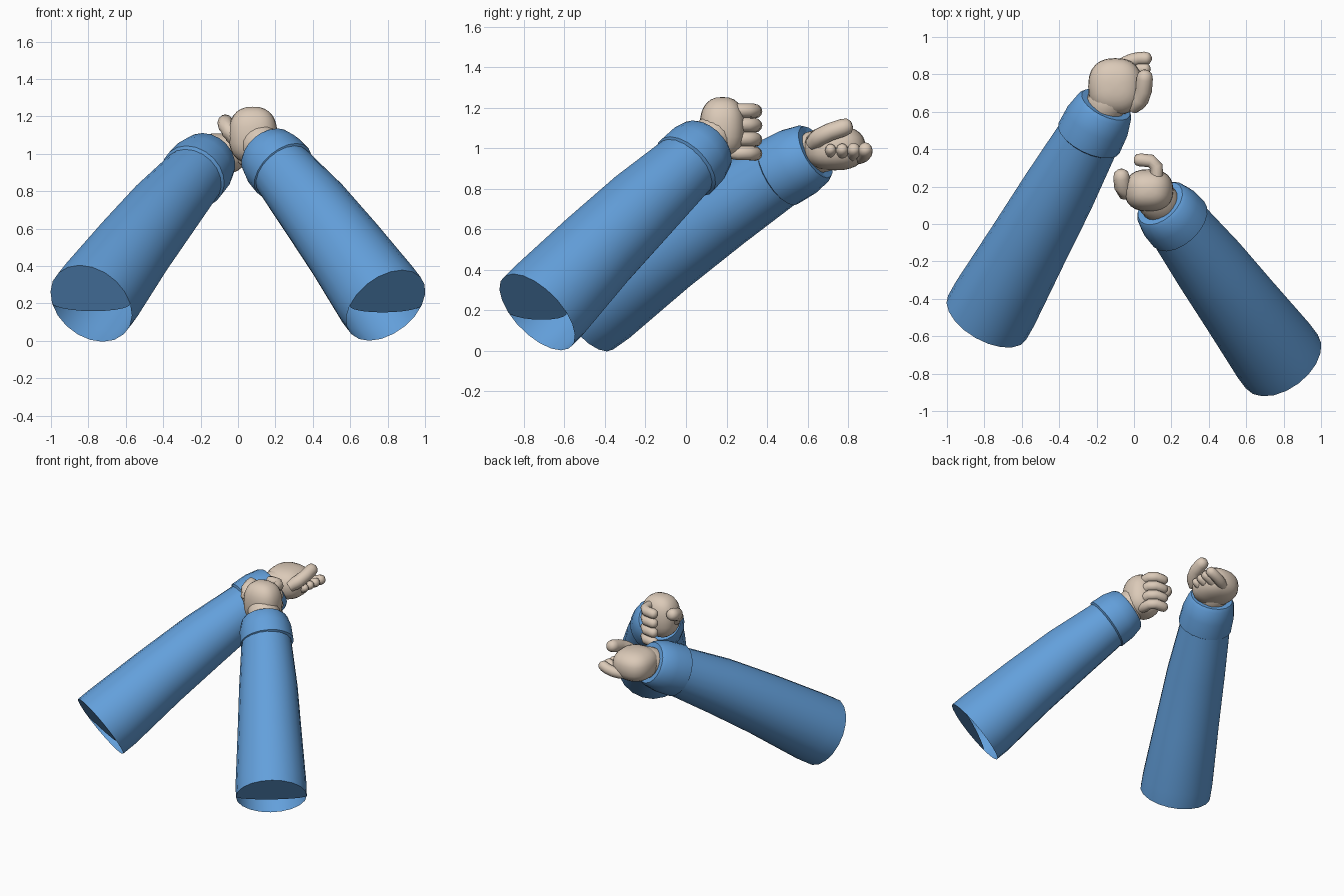
import bpy
import bmesh
import math
from mathutils import Vector

cube = bpy.data.objects.get("Cube")
if cube:
    bpy.data.objects.remove(cube, do_unlink=True)


def material(name, rgb):
    m = bpy.data.materials.new(name)
    m.diffuse_color = (*rgb, 1)
    m.use_nodes = True
    m.node_tree.nodes["Principled BSDF"].inputs["Base Color"].default_value = (*rgb, 1)
    return m


BLUE = material("sleeve blue", (0.125, 0.35, 0.71))
SKIN = material("skin beige", (0.71, 0.59, 0.48))


def finish(bm, name, mat, angle=50):
    bmesh.ops.remove_doubles(bm, verts=bm.verts, dist=0.0005)
    bmesh.ops.recalc_face_normals(bm, faces=bm.faces)
    mesh = bpy.data.meshes.new(name)
    bm.to_mesh(mesh)
    bm.free()
    mesh.materials.append(mat)
    obj = bpy.data.objects.new(name, mesh)
    bpy.context.collection.objects.link(obj)
    bpy.ops.object.select_all(action='DESELECT')
    obj.select_set(True)
    bpy.context.view_layer.objects.active = obj
    bpy.ops.object.shade_smooth_by_angle(angle=math.radians(angle))
    return obj


def tube(name, points, radii, mat, sides=20, fold=False, caps=True):
    """Loft round rings along a path; fold tucks the upper half of the first rim inward."""
    bm = bmesh.new()
    pts = [Vector(p) for p in points]
    rings = []
    for i, (p, r) in enumerate(zip(pts, radii)):
        axis = (pts[min(i + 1, len(pts) - 1)] - pts[max(i - 1, 0)]).normalized()
        side = axis.cross(Vector((0, 0, 1))).normalized()
        up = side.cross(axis)
        angles = [math.tau * k / sides for k in range(sides)]
        if fold and i == 0:
            rings.append([bm.verts.new(p + side * r * math.cos(a)
                          + up * r * (math.sin(a) if math.sin(a) < 0 else -0.2 * math.sin(a)))
                          for a in angles])
        rings.append([bm.verts.new(p + (side * math.cos(a) + up * math.sin(a)) * r)
                      for a in angles])
    for a, b in zip(rings, rings[1:]):
        for k in range(sides):
            n = (k + 1) % sides
            bm.faces.new((a[k], a[n], b[n], b[k]))
    if caps:
        if not fold:
            bm.faces.new(rings[0])
        bm.faces.new(rings[-1])
    return finish(bm, name, mat)


def digit(name, points, r):
    """Finger with rounded ends and softened joints."""
    p = [Vector(q) for q in points]
    d0, d1 = (p[1] - p[0]).normalized(), (p[-1] - p[-2]).normalized()
    path = [p[0], p[0] + d0 * r]
    for a, b, c in zip(p, p[1:], p[2:]):
        path += [b.lerp(a, 0.25), b.lerp(c, 0.25)]
    path += [p[-1] - d1 * r, p[-1] - d1 * r * 0.35, p[-1]]
    radii = [r * 0.8] + [r] * (len(path) - 3) + [r * 0.85, r * 0.4]
    tube(name, path, radii, SKIN, 12)


def palm(name, centre, size, power=0.82):
    """Slightly boxy ellipsoid."""
    bm = bmesh.new()
    bmesh.ops.create_uvsphere(bm, u_segments=24, v_segments=14, radius=1)
    for v in bm.verts:
        v.co = Vector([centre[i] + size[i] * math.copysign(abs(c) ** power, c)
                       for i, c in enumerate(v.co)])
    finish(bm, name, SKIN, 80)


def arm(label, base, cuff, end, hand):
    b, c, e, h = map(Vector, (base, cuff, end, hand))
    lift = Vector((0, 0, 0.015))
    # Long tapering sleeve
    tube(label + "_sleeve", [b, b.lerp(c, 0.08), b.lerp(c, 0.4) + lift, b.lerp(c, 0.7) + lift, c.lerp(e, 0.3)],
         [0.24, 0.24, 0.217, 0.198, 0.165], BLUE, fold=True)
    # Cuff band with a turned-in opening
    tube(label + "_cuff", [c.lerp(e, -0.05), c, c.lerp(e, 0.5), c.lerp(e, 0.9), e, c.lerp(e, 0.95)],
         [0.165, 0.182, 0.178, 0.158, 0.142, 0.1], BLUE, caps=False)
    # Wrist
    tube(label + "_wrist", [c.lerp(e, 0.6), e, e.lerp(h, 0.6), h], [0.1, 0.108, 0.108, 0.085], SKIN)


arm("left", (0.79, -0.735, 0.19), (0.24, 0.0, 0.91), (0.14, 0.11, 1.02), (0.09, 0.17, 1.10))
arm("right", (-0.785, -0.5, 0.2), (-0.24, 0.46, 0.88), (-0.15, 0.64, 0.98), (-0.1, 0.72, 1.0))

# Left fist: upright, fingers stacked vertically
palm("left_palm", (0.08, 0.18, 1.10), (0.13, 0.113, 0.152))
for i in range(4):
    z = 1.185 - 0.07 * i
    digit(f"left_finger_{i + 1}", [(0.12, 0.22, z), (0.12, 0.335, z), (0.0, 0.345, z - 0.005)], 0.035)
digit("left_thumb", [(0.0, 0.17, 1.06), (-0.06, 0.17, 1.14), (-0.07, 0.29, 1.18)], 0.044)

# Right fist: turned over, fingers side by side
palm("right_palm", (-0.1, 0.735, 1.0), (0.145, 0.152, 0.11))
for i in range(4):
    y = 0.885 - 0.057 * i
    digit(f"right_finger_{i + 1}", [(-0.08, y - 0.04, 0.95), (0.01, y, 0.97), (0.09 - 0.006 * i, y, 1.005)],
          0.036 - 0.003 * i)
digit("right_thumb", [(-0.01, 0.62, 1.02), (0.05, 0.68, 1.07), (0.06, 0.82, 1.115)], 0.044)
